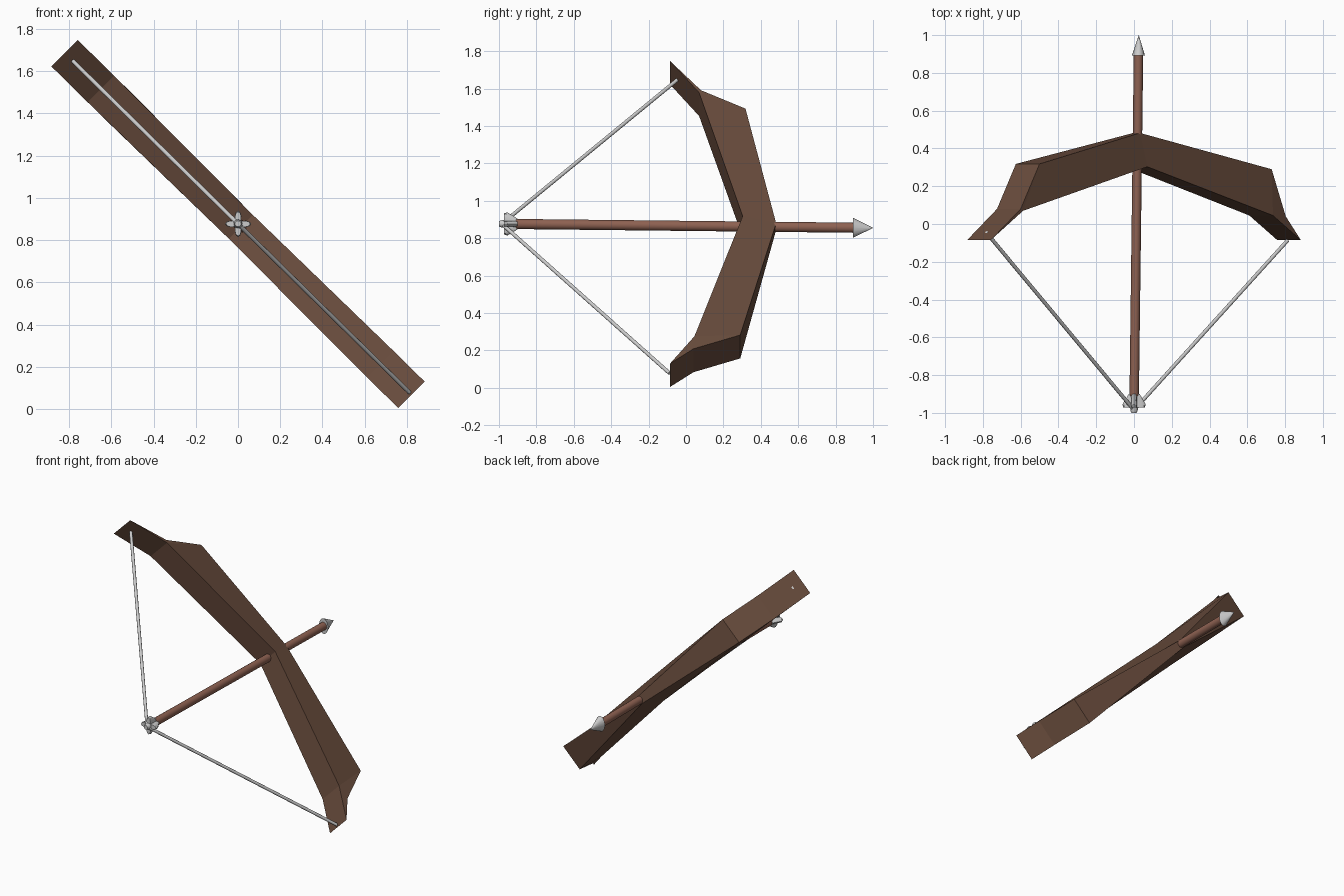
import bpy, bmesh, math
from mathutils import Vector

if "Cube" in bpy.data.objects:
    bpy.data.objects.remove(bpy.data.objects["Cube"])

CENTRE = Vector((0, 0, 0.876))
ALONG = Vector((-0.7125, 0, 0.7017)).normalized()   # bow length, towards upper tip
ACROSS = Vector((0.707, 0, 0.707))                  # bow width


def material(name, rgb):
    m = bpy.data.materials.new(name)
    m.diffuse_color = (*rgb, 1)
    m.use_nodes = True
    m.node_tree.nodes["Principled BSDF"].inputs["Base Color"].default_value = m.diffuse_color
    return m


def finish(name, bm, mat=None, smooth=False):
    bmesh.ops.recalc_face_normals(bm, faces=bm.faces)
    me = bpy.data.meshes.new(name)
    bm.to_mesh(me)
    bm.free()
    ob = bpy.data.objects.new(name, me)
    bpy.context.collection.objects.link(ob)
    if mat:
        me.materials.append(mat)
    if smooth:
        bpy.ops.object.select_all(action='DESELECT')
        ob.select_set(True)
        bpy.context.view_layer.objects.active = ob
        bpy.ops.object.shade_smooth_by_angle(angle=math.radians(40))
    return ob


def loft(name, rings, mat=None, smooth=True):
    """Skin a list of equal-length rings and cap both ends."""
    bm = bmesh.new()
    vs = [[bm.verts.new(p) for p in r] for r in rings]
    n = len(vs[0])
    for a, b in zip(vs, vs[1:]):
        for i in range(n):
            j = (i + 1) % n
            bm.faces.new((a[i], a[j], b[j], b[i]))
    bm.faces.new(vs[0])
    bm.faces.new(vs[-1])
    bmesh.ops.remove_doubles(bm, verts=bm.verts, dist=1e-5)
    return finish(name, bm, mat, smooth)


def ring(c, rx, rz, n=16, axis=Vector((0, 1, 0)), lobes=0.0):
    """Ring round an axis; lobes adds a four-pointed star shape."""
    side = axis.cross(Vector((0, 0, 1))).normalized()
    up = side.cross(axis)
    pts = []
    for i in range(n):
        t = 2 * math.pi * i / n
        k = 1 + lobes * math.cos(4 * t)
        pts.append(Vector(c) + side * rx * k * math.cos(t) + up * rz * k * math.sin(t))
    return pts


wood = material("dark_wood", (0.14, 0.072, 0.046))
arrow_wood = material("arrow_wood", (0.27, 0.12, 0.083))

# Bow: side profile as (length, y, half width); the grip narrows at its outer ridge
W = 0.0885
profile = [
    (1.152, -0.085, W),                        # 0 upper tip
    (0.93, 0.08, W), (0.79, 0.318, W),         # 1-2 upper outer knees
    (-0.02, 0.482, 0.025),                     # 3 outer ridge of grip
    (-0.935, 0.29, W), (-1.04, 0.04, W),       # 4-5 lower outer knees
    (-1.152, -0.085, W),                       # 6 lower tip
    (-0.945, 0.045, W), (-0.02, 0.303, 0.08),  # 7-8 lower inner knee, inner grip
    (0.912, 0.07, W),                          # 9 upper inner knee
]
side_faces = [(0, 1, 9), (1, 2, 9), (2, 3, 8, 9), (3, 4, 7, 8), (4, 5, 7), (5, 6, 7)]
bm = bmesh.new()
sides = [[bm.verts.new(CENTRE + ALONG * s + ACROSS * (k * w) + Vector((0, y, 0)))
          for s, y, w in profile] for k in (-1, 1)]
for vs in sides:
    for f in side_faces:
        bm.faces.new([vs[i] for i in f])
for i in range(len(profile)):
    j = (i + 1) % len(profile)
    bm.faces.new((sides[0][i], sides[0][j], sides[1][j], sides[1][i]))
finish("bow", bm, wood)


# Arrow centre line, tilted very slightly
def arrow_at(y):
    t = (y + 1) / 2
    return (0.025 * t, y, 0.877 - 0.022 * t)


loft("arrow_shaft", [ring(arrow_at(y), 0.025, 0.027) for y in (-0.91, 0.905)], arrow_wood)
loft("arrow_head", [ring(arrow_at(0.893), 0.034, 0.053), ring(arrow_at(1.0), 0.0005, 0.0005)])

# Four-lobed fletching flaring towards the string, plus nock
loft("fletching", [ring(arrow_at(y), r, r, 32, lobes=k)
                   for y, r, k in ((-0.972, 0.038, 0.5), (-0.955, 0.04, 0.55), (-0.9, 0.026, 0.1))])
loft("nock", [ring(arrow_at(y), r, r) for y, r in ((-1.0, 0.014), (-0.985, 0.02), (-0.9, 0.02))])

# Drawn string, two straight halves
start = Vector((0, -0.985, 0.877))
for name, end in (("upper_string", (-0.782, -0.045, 1.648)), ("lower_string", (0.812, -0.088, 0.078))):
    end = Vector(end)
    d = (end - start).normalized()
    loft(name, [ring(p, 0.01, 0.01, 10, d) for p in (start, end)])
